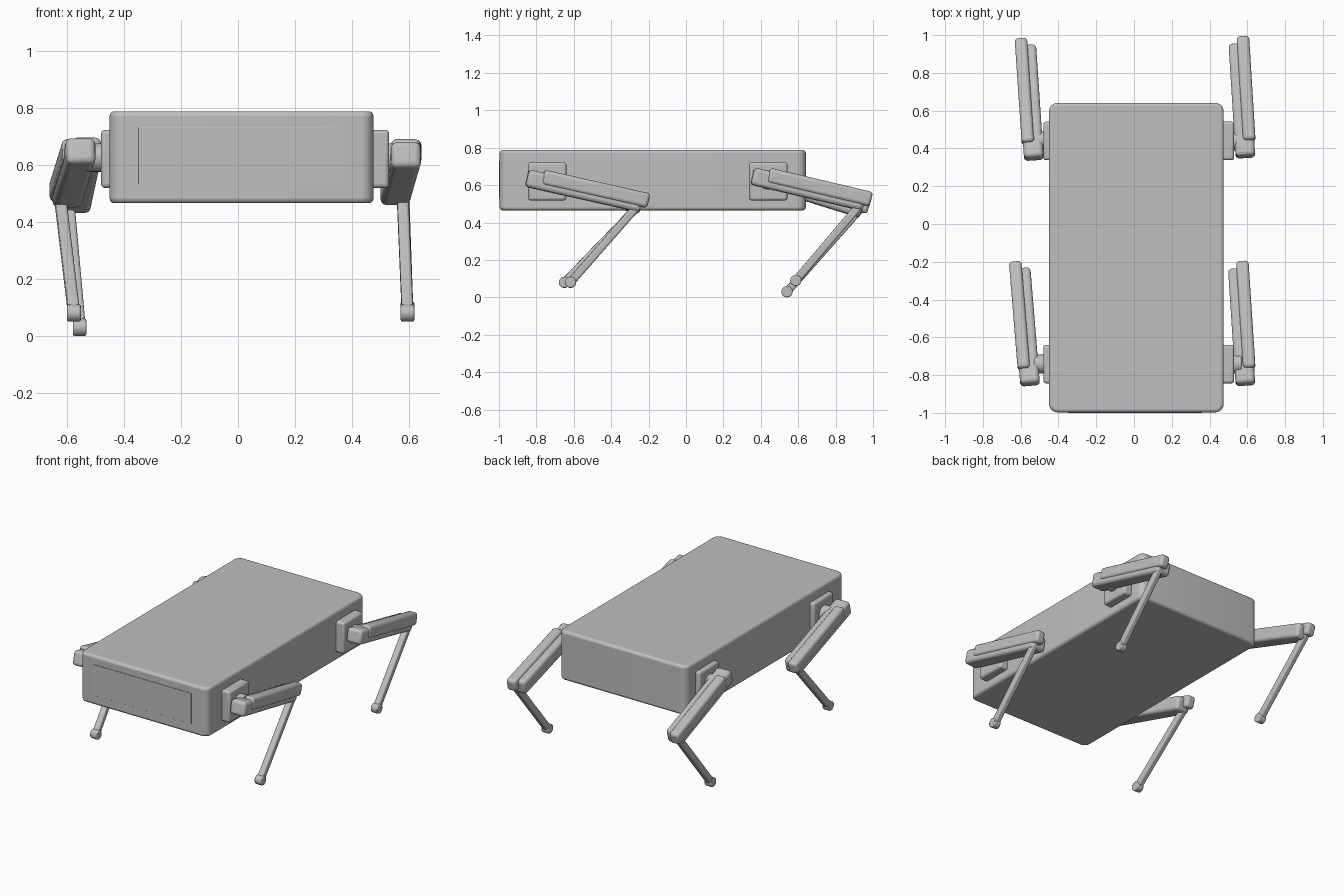
import bpy
import bmesh
from math import radians
from mathutils import Matrix, Vector

if "Cube" in bpy.data.objects:
    bpy.data.objects.remove(bpy.data.objects["Cube"], do_unlink=True)

grey = bpy.data.materials.new("plain_grey")
grey.use_nodes = True
colour = (0.52, 0.52, 0.52, 1)
grey.diffuse_color = colour
grey.node_tree.nodes["Principled BSDF"].inputs["Base Color"].default_value = colour


def finish(bm, name, bevel=0.0, segments=3):
    """Turn a bmesh into a named, bevelled, smooth-shaded object."""
    mesh = bpy.data.meshes.new(name)
    bm.to_mesh(mesh)
    bm.free()
    mesh.materials.append(grey)
    obj = bpy.data.objects.new(name, mesh)
    bpy.context.collection.objects.link(obj)
    if bevel:
        mod = obj.modifiers.new("rounded_edges", "BEVEL")
        mod.width = bevel
        mod.segments = segments
        mod.limit_method = "ANGLE"
        mod.angle_limit = radians(40)
    bpy.ops.object.select_all(action="DESELECT")
    obj.select_set(True)
    bpy.context.view_layer.objects.active = obj
    bpy.ops.object.shade_smooth_by_angle(angle=radians(40))
    return obj


def box(name, low, high, bevel):
    """Axis-aligned rounded box between two corners."""
    low, high = Vector(low), Vector(high)
    bm = bmesh.new()
    bmesh.ops.create_cube(bm, size=1)
    bmesh.ops.scale(bm, vec=high - low, verts=bm.verts)
    bmesh.ops.translate(bm, vec=(low + high) / 2, verts=bm.verts)
    return finish(bm, name, bevel)


def axes(start, end):
    """Direction, side and up vectors of a limb, with a level side."""
    along = (end - start).normalized()
    side = along.cross(Vector((0, 0, 1))).normalized()
    return along, side, side.cross(along)


def beam(name, start, end, width, height, bevel):
    """Rounded bar running from start to end."""
    along, side, up = axes(start, end)
    bm = bmesh.new()
    bmesh.ops.create_cube(bm, size=1)
    bmesh.ops.scale(bm, vec=(width, (end - start).length, height), verts=bm.verts)
    turn = Matrix((side, along, up)).transposed().to_4x4()
    bmesh.ops.transform(bm, matrix=Matrix.Translation((start + end) / 2) @ turn,
                        verts=bm.verts)
    return finish(bm, name, bevel)


def cylinder_x(name, centre, radius, length, bevel):
    """Cylinder with its axis along x."""
    bm = bmesh.new()
    bmesh.ops.create_cone(bm, cap_ends=True, segments=32, radius1=radius,
                          radius2=radius, depth=length)
    bmesh.ops.transform(bm, matrix=Matrix.Translation(centre)
                        @ Matrix.Rotation(radians(90), 4, "Y"), verts=bm.verts)
    return finish(bm, name, bevel, 2)


# Body: vertical corners rounded more than the top and bottom rims
body_bm = bmesh.new()
bmesh.ops.create_cube(body_bm, size=1)
bmesh.ops.scale(body_bm, vec=(0.925, 1.638, 0.322), verts=body_bm.verts)
bmesh.ops.translate(body_bm, vec=(0.0125, -0.178, 0.626), verts=body_bm.verts)
upright = [e for e in body_bm.edges
           if abs(e.verts[0].co.z - e.verts[1].co.z) > 0.1]
bmesh.ops.bevel(body_bm, geom=upright, offset=0.045, segments=6, profile=0.5,
                affect="EDGES")
finish(body_bm, "body", 0.016)

# Thin panel on the front
box("front_panel", (-0.35, -1.0, 0.53), (0.36, -0.99, 0.73), 0.001)

# Legs: thigh start, thigh end, foot
legs = {
    "front_left": ((0.59, -0.85, 0.637), (0.55, -0.24, 0.50), (0.594, -0.617, 0.08)),
    "front_right": ((-0.55, -0.85, 0.652), (-0.60, -0.24, 0.49), (-0.575, -0.65, 0.08)),
    "rear_left": ((0.59, 0.355, 0.648), (0.553, 0.95, 0.508), (0.594, 0.587, 0.09)),
    "rear_right": ((-0.53, 0.345, 0.655), (-0.57, 0.94, 0.47), (-0.555, 0.54, 0.03)),
}
for name, points in legs.items():
    start, end, foot = map(Vector, points)
    sign = 1 if start.x > 0 else -1
    along, side, up = axes(start, end)
    hip_y = -0.742 if start.y < 0 else 0.44

    # Square hip plate and the joint that carries the thigh
    inner, outer = (0.44, 0.53) if sign > 0 else (-0.48, -0.42)
    box(name + "_hip_plate", (inner, hip_y - 0.102, 0.518),
        (outer, hip_y + 0.102, 0.722), 0.014)
    joint_x = (0.49, 0.57) if sign > 0 else (-0.53, -0.45)
    cylinder_x(name + "_hip_joint", Vector((sum(joint_x) / 2, hip_y, 0.625)),
               0.05, joint_x[1] - joint_x[0], 0.006)

    # Thigh bar with a cover along its outer upper side
    beam(name + "_thigh", start, end, 0.104, 0.094, 0.02)
    shift = side * sign * 0.026 + up * 0.024
    cover_end = end + along * 0.034 + shift
    beam(name + "_thigh_cover", start + along * 0.08 + shift, cover_end,
         0.066, 0.08, 0.018)

    # Shin and round foot
    knee = cover_end - along * 0.03
    beam(name + "_shin", knee, foot, 0.04, 0.042, 0.01)
    cylinder_x(name + "_foot", foot, 0.03, 0.048, 0.006)
